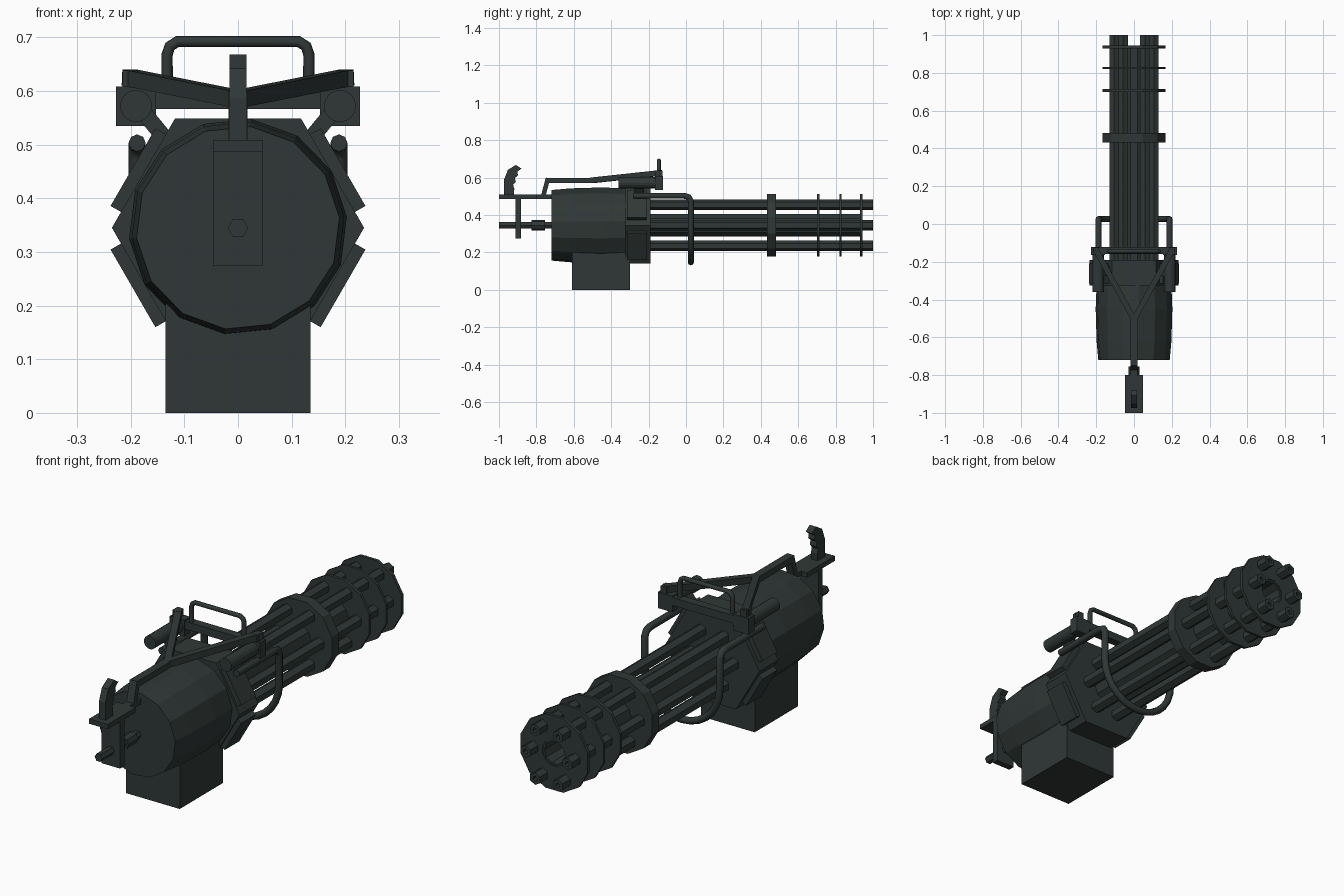
import bpy, bmesh, math
from mathutils import Vector

if "Cube" in bpy.data.objects:
    bpy.data.objects.remove(bpy.data.objects["Cube"])

C = 0.345  # height of the barrel axis
paint = bpy.data.materials.new("dark_gunmetal_green")
paint.diffuse_color = (0.029, 0.039, 0.037, 1)
paint.use_nodes = True
paint.node_tree.nodes["Principled BSDF"].inputs["Base Color"].default_value = paint.diffuse_color


def finish(name, bm):
    bmesh.ops.recalc_face_normals(bm, faces=bm.faces)
    me = bpy.data.meshes.new(name)
    bm.to_mesh(me)
    bm.free()
    me.materials.append(paint)
    ob = bpy.data.objects.new(name, me)
    bpy.context.collection.objects.link(ob)
    return ob


def lathe(name, profile, n, x=0, z=C, phase=0.0, ring=False):
    """Turn (y, radius) points round a y axis; ring=True closes the profile."""
    bm = bmesh.new()
    rows = []
    for y, r in profile:
        angles = [phase + 2 * math.pi * i / n for i in range(n)]
        rows.append([bm.verts.new((x + r * math.cos(a), y, z + r * math.sin(a))) for a in angles])
    pairs = list(zip(rows, rows[1:])) + ([(rows[-1], rows[0])] if ring else [])
    for a, b in pairs:
        for i in range(n):
            j = (i + 1) % n
            bm.faces.new((a[i], a[j], b[j], b[i]))
    if not ring:
        bm.faces.new(rows[0])
        bm.faces.new(rows[-1])
    return finish(name, bm)


def rod(name, y0, y1, r, n, **kw):
    return lathe(name, [(y0, r), (y1, r)], n, **kw)


def hoop(name, y0, y1, r_in, r_out, n, **kw):
    return lathe(name, [(y0, r_in), (y0, r_out), (y1, r_out), (y1, r_in)], n, ring=True, **kw)


def box(name, x0, x1, y0, y1, z0, z1):
    bm = bmesh.new()
    bmesh.ops.create_cube(bm, size=1)
    for v in bm.verts:
        v.co = ((x0 + x1) / 2 + v.co.x * (x1 - x0), (y0 + y1) / 2 + v.co.y * (y1 - y0),
                (z0 + z1) / 2 + v.co.z * (z1 - z0))
    return finish(name, bm)


def beam(name, p, q, w, h, up=(0, 0, 1)):
    """Rectangular bar from p to q."""
    p, q = Vector(p), Vector(q)
    d = (q - p).normalized()
    side = d.cross(Vector(up)).normalized()
    top = side.cross(d)
    bm = bmesh.new()
    ends = []
    for c in (p, q):
        ends.append([bm.verts.new(c + side * (a * w / 2) + top * (b * h / 2))
                     for a, b in ((-1, -1), (1, -1), (1, 1), (-1, 1))])
    for i in range(4):
        j = (i + 1) % 4
        bm.faces.new((ends[0][i], ends[0][j], ends[1][j], ends[1][i]))
    bm.faces.new(ends[0])
    bm.faces.new(ends[1])
    return finish(name, bm)


def tube(name, points, r):
    cu = bpy.data.curves.new(name + "_path", "CURVE")
    cu.dimensions = "3D"
    cu.bevel_depth = r
    cu.bevel_resolution = 2
    cu.use_fill_caps = True
    sp = cu.splines.new("POLY")
    sp.points.add(len(points) - 1)
    for pt, co in zip(sp.points, points):
        pt.co = (*co, 1)
    tmp = bpy.data.objects.new(name + "_tmp", cu)
    bpy.context.collection.objects.link(tmp)
    me = bpy.data.meshes.new_from_object(tmp.evaluated_get(bpy.context.evaluated_depsgraph_get()))
    bpy.data.objects.remove(tmp)
    me.materials.clear()
    me.materials.append(paint)
    ob = bpy.data.objects.new(name, me)
    bpy.context.collection.objects.link(ob)
    return ob


# Motor drum, ammunition box and hexagonal collar
lathe("motor_drum", [(-0.72, 0.19), (-0.62, 0.199), (-0.45, 0.204), (-0.3, 0.198)], 14, phase=0.1)
box("ammo_box", -0.135, 0.135, -0.61, -0.30, 0, 0.25)
rod("hex_collar", -0.325, -0.19, 0.235, 6)
for i, deg in enumerate((30, 150, 210, 330)):
    a = math.radians(deg)
    out = Vector((math.cos(a), 0, math.sin(a)))
    mid = Vector((0, 0, C)) + out * 0.208
    beam(f"collar_plate_{i}", mid + Vector((0, -0.315, 0)), mid + Vector((0, -0.21, 0)),
         0.167, 0.036, up=out)

# Rotating barrel cluster
hoop("centre_tube", -0.25, 0.94, 0.052, 0.064, 10)
for i, (x, z) in enumerate(((-.057, .11), (.057, .11), (-.105, 0), (.105, 0), (-.057, -.11), (.057, -.11))):
    hoop(f"barrel_{i}", -0.25, 1.0, 0.011, 0.028, 6, x=x, z=C + z, phase=math.pi / 6)
for i, (y0, y1) in enumerate(((0.432, 0.482), (0.70, 0.714), (0.82, 0.832), (0.93, 0.944))):
    hoop(f"barrel_clamp_{i}", y0, y1, 0.06, 0.174, 12, phase=math.pi / 12)

# Guard tube: two side rails joined by a U under the barrels
R = 0.188
half = [(R, -0.28, 0.503), (R, -0.01, 0.503), (R, 0.015, 0.496), (R, 0.026, 0.475)]
arc = [(R * math.cos(t), 0.026, 0.335 - R * math.sin(t))
       for t in [math.pi * k / 14 for k in range(15)]]
tube("guard_tube", half + arc + [(-x, y, z) for x, y, z in reversed(half)], 0.016)

# Y-shaped top frame with crossbar, side cylinders and struts
beam("frame_stem", (0, -0.745, 0.585), (0, -0.49, 0.585), 0.036, 0.028)
beam("frame_rear_leg", (0, -0.738, 0.597), (0, -0.765, 0.495), 0.036, 0.024)
box("frame_crossbar", -0.2, 0.2, -0.16, -0.122, 0.566, 0.602)
for s, side in ((-1, "left"), (1, "right")):
    beam(f"frame_arm_{side}", (0, -0.505, 0.585), (s * 0.203, -0.135, 0.625), 0.03, 0.03)
    box(f"end_block_{side}", s * 0.19 - 0.037, s * 0.19 + 0.037, -0.165, -0.122, 0.535, 0.608)
    box(f"arm_post_{side}", s * 0.2 - 0.015, s * 0.2 + 0.015, -0.162, -0.125, 0.6, 0.638)
    rod(f"side_cylinder_{side}", -0.36, -0.15, 0.03, 16, x=s * 0.19, z=0.572)
    beam(f"cylinder_strut_{side}", (s * 0.18, -0.25, 0.565), (s * 0.11, -0.25, 0.48), 0.05, 0.03)

# Carrying handle
arch = [(0.132, -0.145, 0.6), (0.132, -0.145, 0.668), (0.127, -0.145, 0.683),
        (0.113, -0.145, 0.692)]
tube("carry_handle", arch + [(-x, y, z) for x, y, z in reversed(arch)], 0.0105)

# Rear control: shelf, hanging plate, drive shaft and pistol grip
box("rear_shelf", -0.047, 0.047, -1.0, -0.8, 0.487, 0.509)
box("shelf_neck", -0.018, 0.018, -0.81, -0.69, 0.487, 0.509)
box("rear_plate", -0.047, 0.047, -0.912, -0.882, 0.275, 0.49)
rod("drive_shaft", -1.0, -0.7, 0.019, 6)
rod("shaft_sleeve", -0.825, -0.755, 0.028, 8)

grip = [(-.973, .503), (-.973, .588), (-.952, .642), (-.909, .668), (-.880, .648), (-.902, .632),
        (-.898, .612), (-.915, .598), (-.910, .578), (-.924, .562), (-.918, .54), (-.92, .503)]
bm = bmesh.new()
face = bm.faces.new([bm.verts.new((-0.016, y, z)) for y, z in grip])
ext = bmesh.ops.extrude_face_region(bm, geom=[face], use_keep_orig=True)
for v in ext["geom"]:
    if isinstance(v, bmesh.types.BMVert):
        v.co.x = 0.016
finish("pistol_grip", bm)
